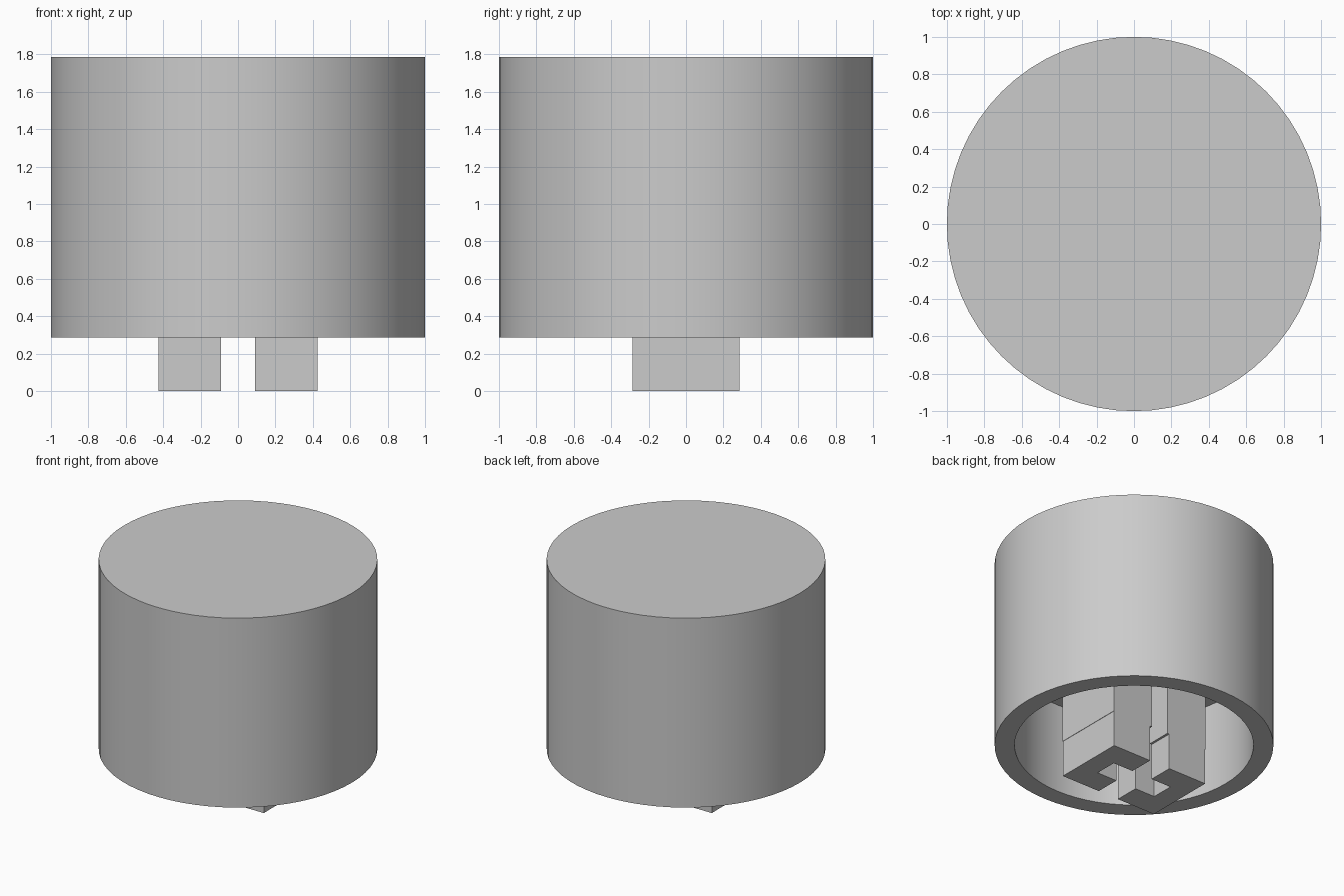
import bpy, bmesh, math

cube = bpy.data.objects.get("Cube")
if cube:
    bpy.data.objects.remove(cube, do_unlink=True)

RIM_Z, CEILING_Z, TOP_Z = 0.286, 1.0, 1.786
SEGMENTS = 64

grey = bpy.data.materials.new("light_grey")
grey.use_nodes = True
colour = (0.6, 0.6, 0.6, 1.0)
grey.diffuse_color = colour
grey.node_tree.nodes["Principled BSDF"].inputs["Base Color"].default_value = colour


def make_object(name, bm):
    bmesh.ops.recalc_face_normals(bm, faces=bm.faces[:])
    mesh = bpy.data.meshes.new(name)
    bm.to_mesh(mesh)
    bm.free()
    mesh.materials.append(grey)
    obj = bpy.data.objects.new(name, mesh)
    bpy.context.collection.objects.link(obj)
    return obj


def lathe(name, profile):
    """Turn a (radius, height) profile around z and cap both ends."""
    bm = bmesh.new()
    rings = []
    for radius, z in profile:
        angles = [math.tau * i / SEGMENTS for i in range(SEGMENTS)]
        rings.append([bm.verts.new((radius * math.cos(a), radius * math.sin(a), z)) for a in angles])
    for low, high in zip(rings, rings[1:]):
        for i in range(SEGMENTS):
            j = (i + 1) % SEGMENTS
            bm.faces.new((low[i], low[j], high[j], high[i]))
    bm.faces.new(rings[0])
    bm.faces.new(rings[-1])
    return make_object(name, bm)


def channel(name, side, inner, outer, z0, z1):
    """Extrude a C-shaped section whose slot faces the centre."""
    half, slot, back = 0.286, 0.09, 0.265
    section = [(inner, -half), (outer, -half), (outer, half), (inner, half),
               (inner, slot), (back, slot), (back, -slot), (inner, -slot)]
    bm = bmesh.new()
    face = bm.faces.new([bm.verts.new((side * x, y, z0)) for x, y in section])
    result = bmesh.ops.extrude_face_region(bm, geom=[face], use_keep_orig=True)
    moved = [v for v in result["geom"] if isinstance(v, bmesh.types.BMVert)]
    bmesh.ops.translate(bm, verts=moved, vec=(0, 0, z1 - z0))
    return make_object(name, bm)


# Hollow cap with a thick solid top
cap = lathe("cap", [(1, TOP_Z), (1, RIM_Z), (0.857, RIM_Z), (0.857, CEILING_Z)])
bpy.ops.object.select_all(action="DESELECT")
cap.select_set(True)
bpy.context.view_layer.objects.active = cap
bpy.ops.object.shade_smooth_by_angle(angle=math.radians(30))

# Pair of slotted prongs, slightly thinner below the rim
for label, side in (("left", 1), ("right", -1)):
    channel(label + "_prong_base", side, 0.072, 0.429, RIM_Z, CEILING_Z)
    channel(label + "_prong_tip", side, 0.09, 0.426, 0, RIM_Z)
